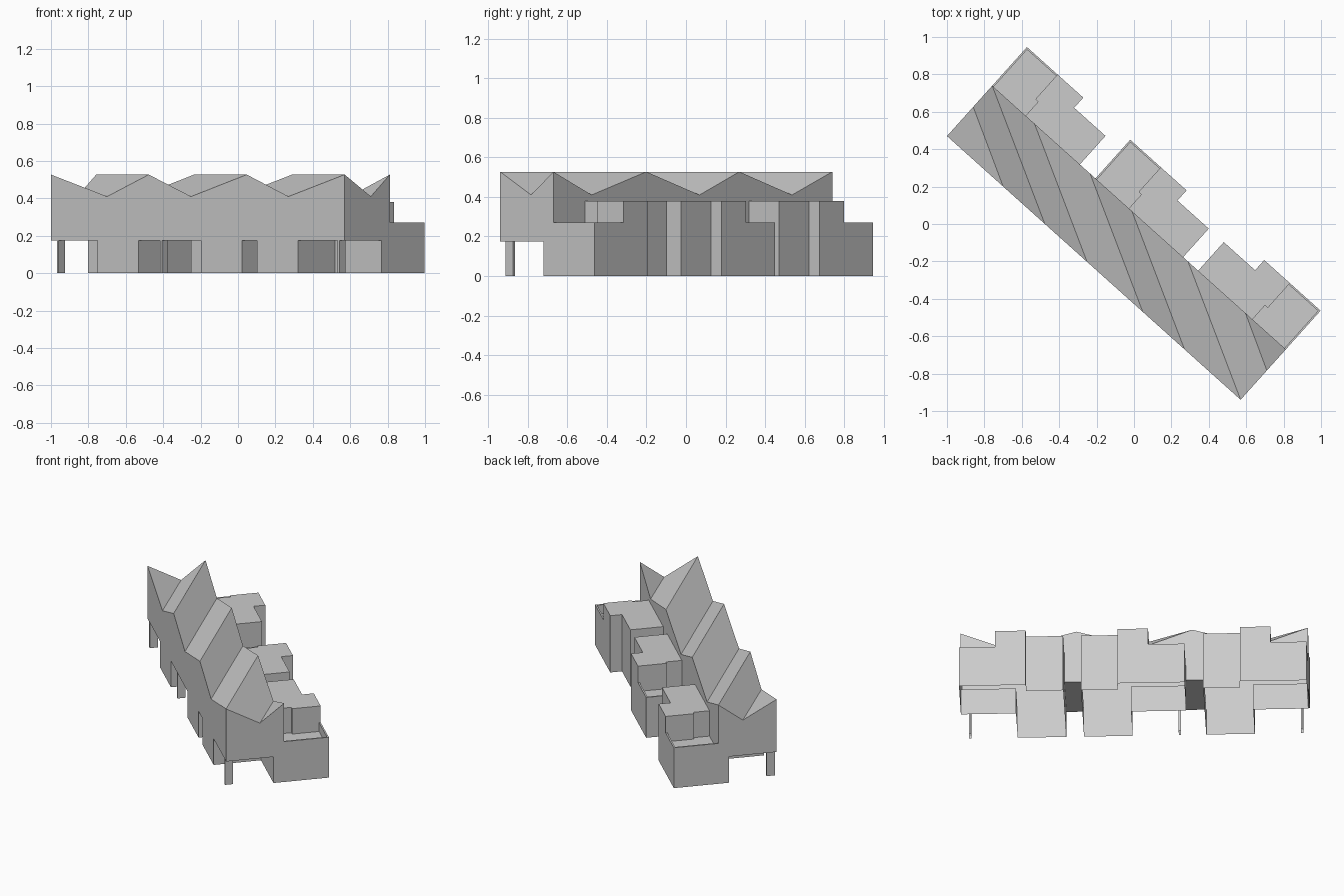
import bpy, bmesh
from math import atan2

cube = bpy.data.objects.get("Cube")
if cube:
    bpy.data.objects.remove(cube, do_unlink=True)

LENGTH, DEPTH, FLOOR = 2.11, 0.362, 0.175   # terrace bar and its raised floor
VALLEY, RIDGE = 0.41, 0.527                 # folded roof heights
GRAY = (0.6, 0.6, 0.6, 1)

gray = bpy.data.materials.new("plain_gray")
gray.use_nodes = True
gray.diffuse_color = GRAY
gray.node_tree.nodes["Principled BSDF"].inputs["Base Color"].default_value = GRAY


def finish(name, bm):
    """Turn a bmesh into an object standing along the slanted site."""
    bmesh.ops.remove_doubles(bm, verts=bm.verts, dist=0.0005)
    mesh = bpy.data.meshes.new(name)
    bm.to_mesh(mesh)
    bm.free()
    mesh.materials.append(gray)
    obj = bpy.data.objects.new(name, mesh)
    obj.location = (-1, 0.47, 0)
    obj.rotation_euler.z = -atan2(0.668, 0.744)
    bpy.context.collection.objects.link(obj)


def face(bm, points):
    bm.faces.new([bm.verts.new(p) for p in points])


def shell(bm, outline, z0, z1, closed=True, cap=False):
    """Walls along a counter-clockwise outline, with an optional flat top."""
    ends = outline[1:] + outline[:1]
    for a, b in list(zip(outline, ends))[:None if closed else -1]:
        face(bm, [(*a, z0), (*b, z0), (*b, z1), (*a, z1)])
    if cap:
        face(bm, [(*p, z1) for p in outline])


def rect(x0, x1, y0, y1):
    return [(x0, y0), (x1, y0), (x1, y1), (x0, y1)]


# Raised bar with a folded roof whose creases run diagonally
def crease(positions, y):
    heights = (RIDGE, VALLEY)
    return [(x, y, heights[i % 2]) for i, x in enumerate(positions)]


front = crease([0, 0.404, 0.703, 1.007, 1.407, 1.707, LENGTH], 0)
back = crease([0, 0.304, 0.703, 1.004, 1.407, 1.82, LENGTH], DEPTH)
start, end = (0, 0.21, VALLEY), (LENGTH, 0.21, VALLEY)

bm = bmesh.new()
face(bm, [front[0], front[1], start])
face(bm, [start, front[1], front[2], back[0]])
for i in range(4):
    face(bm, [back[i], front[i + 2], front[i + 3], back[i + 1]])
face(bm, [back[4], front[6], end, back[5]])
face(bm, [back[5], end, back[6]])
rim = front + [end] + back[::-1] + [start]
for a, b in zip(rim, rim[1:] + rim[:1]):
    face(bm, [(a[0], a[1], FLOOR), (b[0], b[1], FLOOR), b, a])
finish("upper_storey", bm)

# House outlines, shared by the three houses
ground = [(0.335, 0), (0.63, 0), (0.63, 0.567), (0.405, 0.567), (0.405, 0.64),
          (0, 0.64), (0, 0.295), (0.335, 0.295)]
annex = [(0.63, DEPTH), (0.63, 0.567), (0.405, 0.567), (0.405, 0.64),
         (0.22, 0.64), (0.22, 0.462), (0.24, 0.462), (0.24, DEPTH)]
parapet = [(0.22, 0.64), (0, 0.64), (0, DEPTH), (0.01, DEPTH),
           (0.01, 0.63), (0.22, 0.63)]

# The third house is a mirror image of the other two
for number, (offset, side) in enumerate([(0, 1), (0.742, 1), (LENGTH, -1)], 1):
    def place(outline):
        return [(offset + side * x, y) for x, y in outline][::side]

    bm = bmesh.new()
    shell(bm, place(ground), 0, FLOOR)
    finish(f"ground_floor_{number}", bm)

    bm = bmesh.new()
    shell(bm, place(annex), FLOOR, 0.38, closed=False, cap=True)
    finish(f"rear_annex_{number}", bm)

    bm = bmesh.new()
    shell(bm, place(parapet), FLOOR, 0.27, cap=True)
    face(bm, [(*p, 0.21) for p in place(rect(0, 0.24, DEPTH, 0.64))])
    finish(f"roof_terrace_{number}", bm)

    bm = bmesh.new()
    face(bm, [(*p, FLOOR) for p in place(rect(0, 0.335, 0, 0.295))[::-1]])
    finish(f"porch_ceiling_{number}", bm)

    bm = bmesh.new()
    shell(bm, place(rect(0.04, 0.054, 0.002, 0.052)), 0, FLOOR)
    finish(f"porch_post_{number}", bm)

# Ceilings of the open passages between houses
for number, (x0, x1) in enumerate([(0.63, 0.742), (1.372, 1.48)], 1):
    bm = bmesh.new()
    face(bm, [(*p, FLOOR) for p in rect(x0, x1, 0, DEPTH)[::-1]])
    finish(f"passage_ceiling_{number}", bm)
